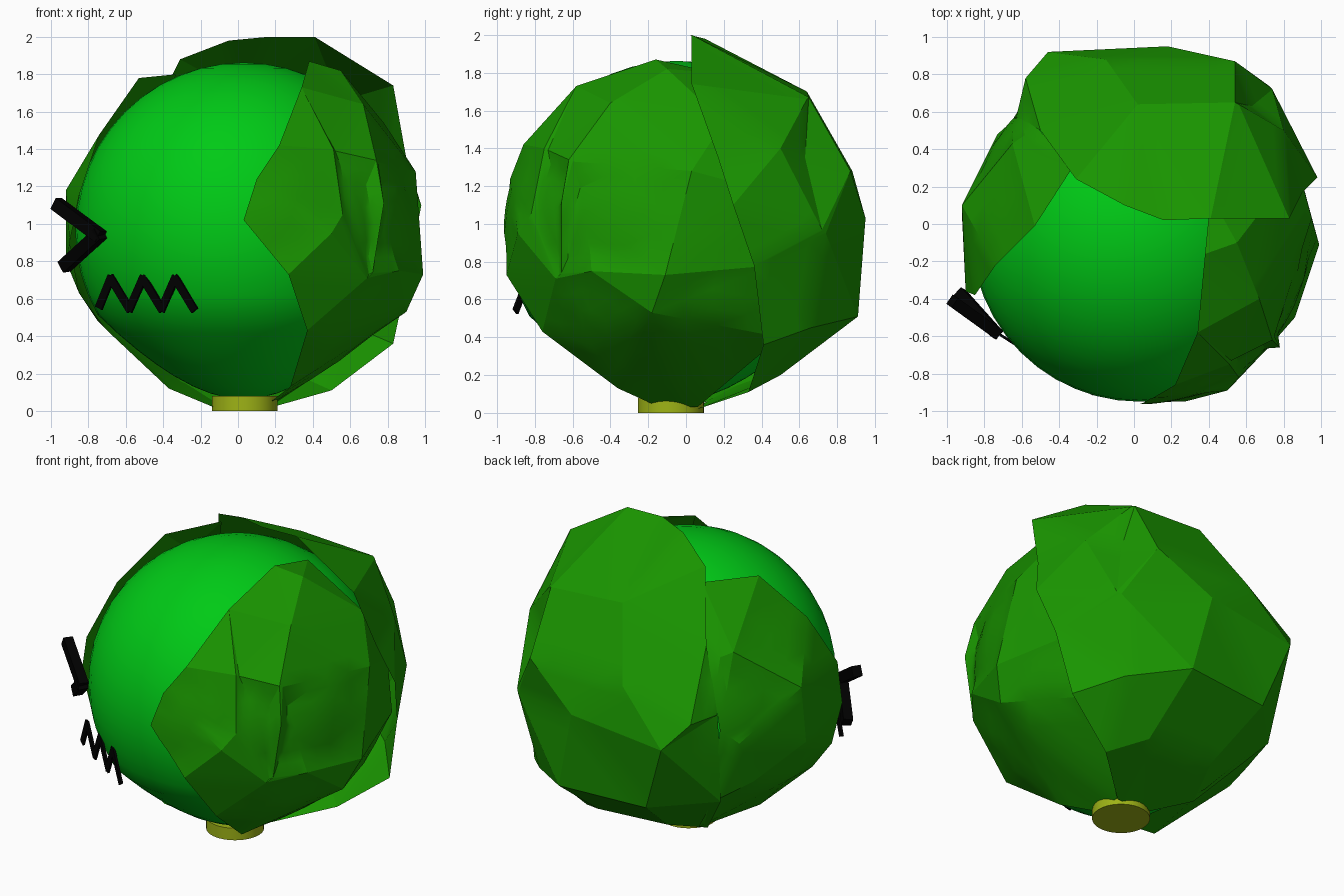
import bpy
import bmesh
import math
from mathutils import Matrix, Vector
from mathutils.geometry import delaunay_2d_cdt

default_cube = bpy.data.objects.get("Cube")
if default_cube:
    bpy.data.objects.remove(default_cube, do_unlink=True)

CENTRE = Vector((0.03, -0.05, 0.963))
HEAD_RADIUS = 0.9


def make_material(name, red, green, blue):
    material = bpy.data.materials.new(name)
    material.use_nodes = True
    colour = (red, green, blue, 1)
    material.diffuse_color = colour
    shader = material.node_tree.nodes["Principled BSDF"]
    shader.inputs["Base Color"].default_value = colour
    shader.inputs["Roughness"].default_value = 0.8
    return material


head_green = make_material("bright green", 0, 0.59, 0.008)
leaf_green = make_material("leaf green", 0.01, 0.3, 0)
stem_olive = make_material("olive stem", 0.34, 0.45, 0.008)
face_black = make_material("black", 0, 0, 0)


def finish(bm, name, material, smooth_angle=None):
    """Turn a bmesh into a named object with one colour."""
    mesh = bpy.data.meshes.new(name)
    bm.to_mesh(mesh)
    bm.free()
    mesh.materials.append(material)
    if smooth_angle is not None:
        for polygon in mesh.polygons:
            polygon.use_smooth = True
        mesh.set_sharp_from_angle(angle=math.radians(smooth_angle))
    obj = bpy.data.objects.new(name, mesh)
    bpy.context.collection.objects.link(obj)
    return obj


def taper(height):
    """Width factor that narrows the head towards the stem."""
    return 1 - 0.5 * max(0, -height / HEAD_RADIUS - 0.5)


def keep_outside(point, gap):
    """Push a point out of the tapered head, leaving a small gap."""
    offset = point - CENTRE
    narrow = taper(offset.z)
    ball = Vector((offset.x / narrow, offset.y / narrow, offset.z))
    if ball.length >= HEAD_RADIUS + gap:
        return point
    ball = ball.normalized() * (HEAD_RADIUS + gap)
    narrow = taper(ball.z)
    return CENTRE + Vector((ball.x * narrow, ball.y * narrow, ball.z))


def leaf(name, facing, outline, inner, creases=()):
    """Triangulate a crumpled sheet around the head, folded along the creases."""
    points = [Vector(p) for p in outline + inner]
    for crease in creases:
        points += [Vector(p) for p in crease]
    turn = Vector(facing).rotation_difference(Vector((0, 0, 1)))
    flat = []
    for point in points:
        d = turn @ (point - CENTRE).normalized()
        flat.append(Vector((d.x, d.y)) / (1 + d.z))
    border = list(range(len(outline)))
    folds = []
    index = len(outline) + len(inner)
    for crease in creases:
        folds += [(index + i, index + i + 1) for i in range(len(crease) - 1)]
        index += len(crease)
    result = delaunay_2d_cdt(flat, folds, [border], 1, 0.00001)
    faces, sources = result[2], result[3]

    bm = bmesh.new()
    verts = [bm.verts.new(points[s[0]]) if s else None for s in sources]
    for face in faces:
        corners = [verts[i] for i in face]
        if all(corners):
            bm.faces.new(corners)
    loose = [v for v in bm.verts if not v.link_faces]
    bmesh.ops.delete(bm, geom=loose, context="VERTS")

    bmesh.ops.subdivide_edges(bm, edges=bm.edges[:], cuts=3, use_grid_fill=True)
    for vert in bm.verts:
        vert.co = keep_outside(vert.co, 0.014)
        vert.co.z = max(vert.co.z, 0.01)
    bm.normal_update()
    for face in bm.faces:
        if face.normal.dot(face.calc_center_median() - CENTRE) < 0:
            face.normal_flip()
    return finish(bm, name, leaf_green, 20)


def stroke(name, points, width, depth, normal):
    """Join points with flat bars that lie across the given normal."""
    bm = bmesh.new()
    normal = Vector(normal).normalized()
    for start, end in zip(points, points[1:]):
        start, end = Vector(start), Vector(end)
        along = (end - start).normalized()
        across = normal.cross(along).normalized()
        out = along.cross(across)
        size = ((end - start).length + width * 0.5, width, depth)
        frame = Matrix((along, across, out)).transposed().to_4x4()
        place = Matrix.Translation((start + end) / 2) @ frame @ Matrix.Diagonal((*size, 1))
        bmesh.ops.create_cube(bm, size=1, matrix=place)
    return finish(bm, name, face_black)


# Round head, narrowing towards the stem
bm = bmesh.new()
bmesh.ops.create_uvsphere(bm, u_segments=48, v_segments=24, radius=HEAD_RADIUS)
for vert in bm.verts:
    narrow = taper(vert.co.z)
    vert.co = CENTRE + Vector((vert.co.x * narrow, vert.co.y * narrow, vert.co.z))
finish(bm, "head", head_green, 60)

# Cut stem
bm = bmesh.new()
bmesh.ops.create_cone(bm, cap_ends=True, segments=32, radius1=0.175, radius2=0.175,
                      depth=0.08, matrix=Matrix.Translation((0.035, -0.08, 0.04)))
finish(bm, "stem", stem_olive, 40)

# Leaf over the left side, with two sharp pleats, tucked under the back leaf
leaf("left_leaf", (1, -0.4, 0),
     [(.15, -.14, .03), (.28, -.36, .13), (.37, -.76, .43), (.27, -.95, .73),
      (.03, -.95, 1.02), (.1, -.93, 1.24), (.22, -.86, 1.42), (.34, -.58, 1.73),
      (.38, -.16, 1.87), (.41, .15, 1.8), (.78, .2, 1.54), (.87, .33, 1.2),
      (.82, .45, .78), (.6, .5, .4), (.18, .06, .03)],
     [(.55, -.1, 1.82), (.67, -.4, 1.64), (.5, -.89, .95), (.52, -.5, .36)],
     [[(.51, -.75, 1.4), (.56, -.82, 1.05), (.69, -.69, .71)],
      [(.52, -.73, 1.39), (.63, -.67, 1.08), (.7, -.67, .73)],
      [(.74, -.62, 1.34), (.78, -.66, 1.11), (.72, -.66, .74)],
      [(.75, -.6, 1.33), (.76, -.52, 1.05), (.86, -.5, .75)],
      [(.95, .03, 1.28), (.99, -.11, .73), (.9, -.18, .53)]])

# Large leaf over the back, standing proud at the top, with one pleat
leaf("back_leaf", (0.1, 1, 0.1),
     [(.18, .06, .02), (.5, .33, .11), (.83, .41, .36), (.92, .36, .78),
      (.98, .25, 1.1), (.9, .17, 1.35), (.83, .03, 1.74), (.41, .03, 2),
      (.16, .02, 2), (-.05, .1, 1.98), (-.31, .24, 1.88), (-.5, .5, 1.5),
      (-.63, .57, 1.1), (-.62, .52, .5), (-.3, .2, .12), (-.05, .05, .02)],
     [(.02, .64, 1.7), (-.15, .88, 1.28), (.18, .95, 1.03), (.8, .5, 1.4),
      (-.46, .92, .95), (-.58, .78, 1.1), (.3, .91, .51), (-.3, .85, .5),
      (.62, .66, .45), (.3, .5, .2), (-.2, .48, .22)],
     [[(.54, .65, 1.67), (.54, .87, 1.28), (.72, .74, .95)],
      [(.56, .64, 1.66), (.63, .63, 1.35), (.74, .72, .97)]])

# Narrow leaf over the right side
leaf("right_leaf", (-1, 0.15, 0),
     [(-.08, .03, .02), (-.3, .3, .16), (-.58, .55, .5), (-.64, .56, 1),
      (-.52, .52, 1.4), (-.33, .3, 1.8), (-.53, -.01, 1.78), (-.74, -.22, 1.48),
      (-.85, -.38, 1.15), (-.9, -.36, .9), (-.85, -.32, .63), (-.7, -.33, .43),
      (-.37, -.25, .12), (-.13, -.13, .02)],
     [(-.92, .1, 1.18), (-.65, .43, 1.47), (-.73, .48, .9), (-.92, .05, .8),
      (-.74, .35, .6), (-.75, 0, .48)])

# Angled eye: two thick bars floating in front of the head
FACE_NORMAL = (-0.54, -0.84, 0)
stroke("eye", [(-.96, -.42, 1.1), (-.745, -.575, .94), (-.92, -.38, .78)],
       0.068, 0.06, FACE_NORMAL)

# Thin zigzag mouth on a flat plane in front of the head
mouth = [(-.74, .56)]
for tooth in range(3):
    x = -.68 + tooth * 0.172
    mouth += [(x, .71), (x + 0.1, .545)]
stroke("mouth", [(x, -1.05 - 0.64 * x, z) for x, z in mouth], 0.045, 0.014, FACE_NORMAL)
